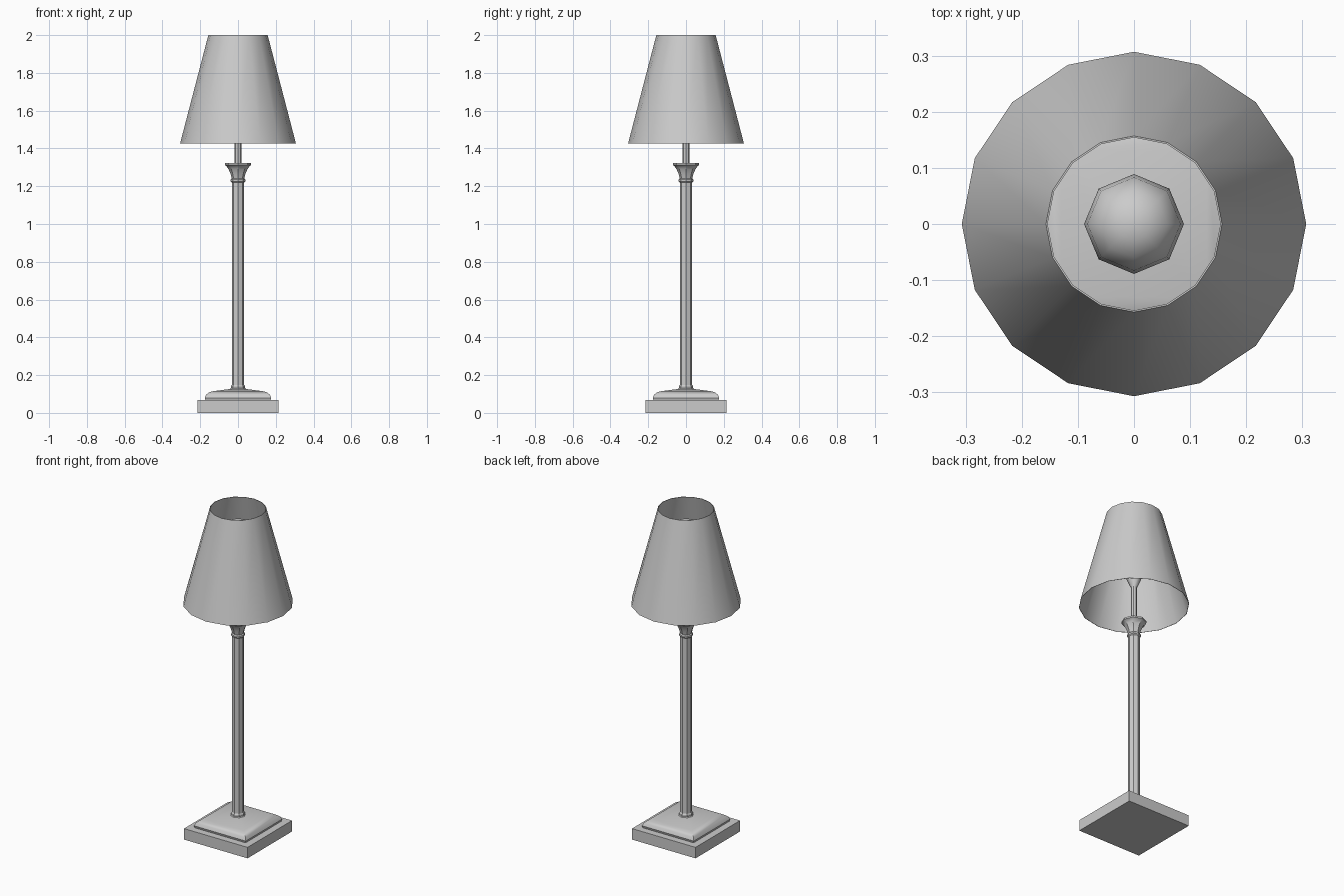
import bpy, bmesh, math

if "Cube" in bpy.data.objects:
    bpy.data.objects.remove(bpy.data.objects["Cube"])


def lathe(name, profile, sides, angle=30, turn=0.0, square=False, closed=False):
    """Spin a (radius, z) profile; square=True treats radius as half width."""
    k = 1.0
    if square:
        sides, turn, k = 4, math.pi / 4, math.sqrt(2)
    bm = bmesh.new()
    rings = []
    for r, z in profile:
        if r == 0:
            rings.append([bm.verts.new((0, 0, z))] * sides)
        else:
            rings.append([bm.verts.new((r * k * math.cos(turn + math.tau * i / sides),
                                        r * k * math.sin(turn + math.tau * i / sides), z))
                          for i in range(sides)])
    pairs = list(zip(rings, rings[1:]))
    if closed:
        pairs.append((rings[-1], rings[0]))
    for a, b in pairs:
        for i in range(sides):
            j = (i + 1) % sides
            bm.faces.new(dict.fromkeys((a[i], a[j], b[j], b[i])))
    bmesh.ops.recalc_face_normals(bm, faces=bm.faces)
    mesh = bpy.data.meshes.new(name)
    bm.to_mesh(mesh)
    bm.free()
    ob = bpy.data.objects.new(name, mesh)
    bpy.context.collection.objects.link(ob)
    bpy.ops.object.select_all(action='DESELECT')
    ob.select_set(True)
    bpy.context.view_layer.objects.active = ob
    bpy.ops.object.shade_smooth_by_angle(angle=math.radians(angle))
    return ob


# Square plinth and the cushion-shaped step on it
lathe("plinth", [(0, 0), (0.215, 0), (0.215, 0.067), (0, 0.067)], 4, square=True)
lathe("base_cushion", [(0.172, 0.067), (0.176, 0.08), (0.168, 0.097), (0.153, 0.109),
                       (0.13, 0.115), (0.04, 0.127), (0, 0.127)], 4, angle=40, square=True)

# Octagonal column with foot collar, neck ring and flared capital
lathe("column_foot", [(0.046, 0.122), (0.038, 0.132), (0.038, 0.142), (0.034, 0.148)], 8)
lathe("column", [(0.033, 0.125), (0.033, 1.25)], 8)
lathe("neck_ring", [(0.033, 1.22), (0.039, 1.226), (0.039, 1.236), (0.033, 1.242)], 8)
lathe("capital", [(0.033, 1.24), (0.039, 1.265), (0.05, 1.29), (0.061, 1.306),
                  (0.07, 1.312), (0.07, 1.322), (0, 1.324)], 8)

# Stem and bulb inside the shade
lathe("stem", [(0.018, 1.32), (0.018, 1.56)], 8)
lathe("bulb", [(0, 1.54), (0.018, 1.54), (0.04, 1.59), (0.058, 1.68), (0.078, 1.76),
               (0.089, 1.83), (0.083, 1.875), (0.06, 1.91), (0.03, 1.926), (0, 1.93)],
      8, angle=60)

# Thin open lampshade
lathe("lampshade", [(0.307, 1.425), (0.157, 2.0), (0.154, 2.0), (0.305, 1.425)],
      16, closed=True)
